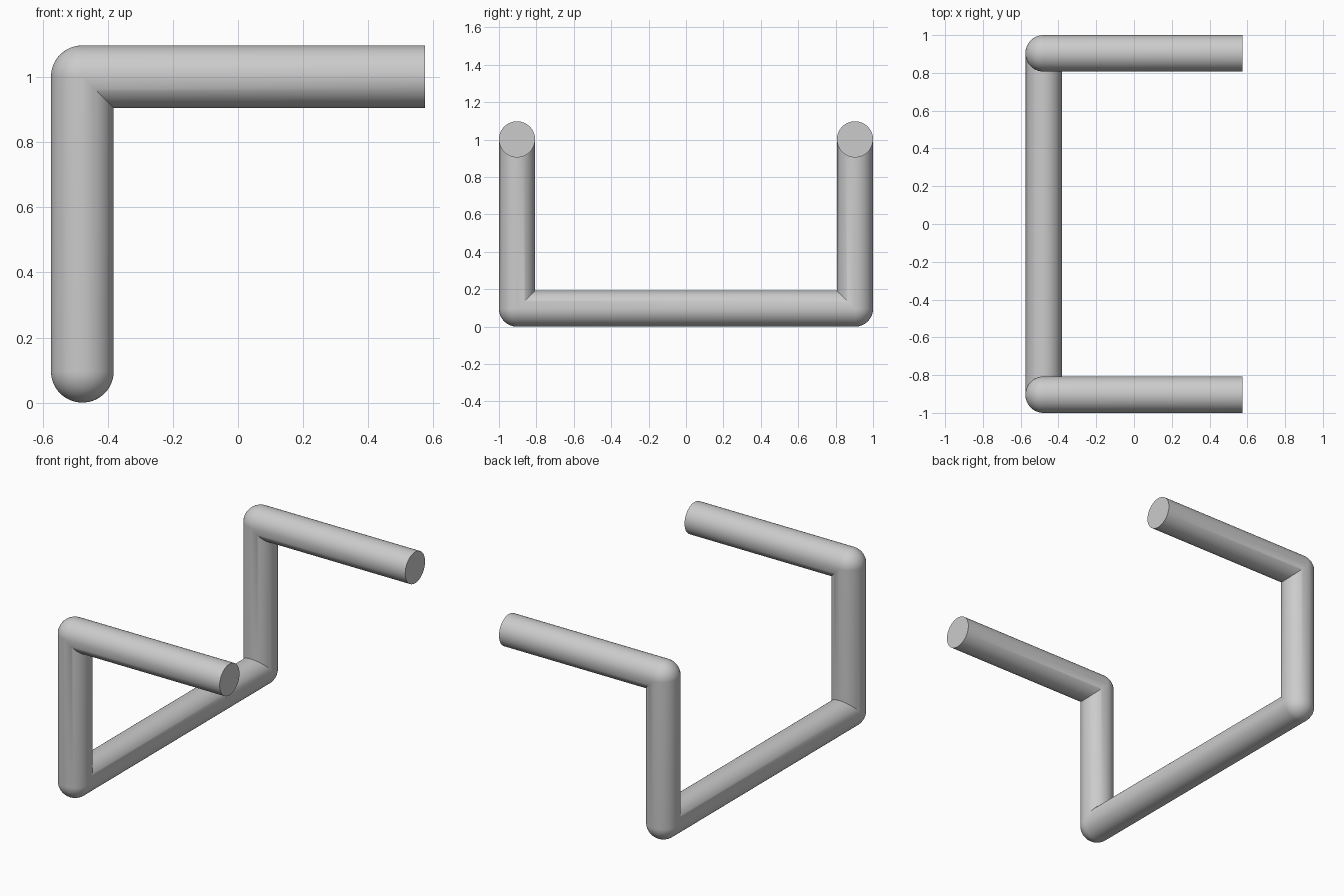
import bpy
import bmesh
from math import pi, cos, sin, radians
from mathutils import Vector, Matrix

if "Cube" in bpy.data.objects:
    bpy.data.objects.remove(bpy.data.objects["Cube"], do_unlink=True)

RADIUS = 0.0965
SIDES = 64
BEND_STEPS = 16

# Centre line of the rod: arm, post, crossbar, post, arm
X_END, X_POST = 0.575, -0.575 + RADIUS
Y_SIDE = 1 - RADIUS
Z_LOW, Z_HIGH = RADIUS, 1.0015
path = [Vector(p) for p in (
    (X_END, -Y_SIDE, Z_HIGH), (X_POST, -Y_SIDE, Z_HIGH), (X_POST, -Y_SIDE, Z_LOW),
    (X_POST, Y_SIDE, Z_LOW), (X_POST, Y_SIDE, Z_HIGH), (X_END, Y_SIDE, Z_HIGH))]
dirs = [(b - a).normalized() for a, b in zip(path, path[1:])]

# Cross-section at the open end of the first arm
offsets = [Vector((0, cos(2 * pi * i / SIDES), sin(2 * pi * i / SIDES))) * RADIUS
           for i in range(SIDES)]
rings = [[path[0] + o for o in offsets]]

# Each corner: ball-shaped on the outside, sharp mitre on the inside
for corner, d_in, d_out in zip(path[1:], dirs, dirs[1:]):
    axis = d_in.cross(d_out)
    for k in range(BEND_STEPS + 1):
        turn = Matrix.Rotation(pi / 2 * k / BEND_STEPS, 3, axis)
        ring = []
        for o in offsets:
            inward = o.dot(d_out)
            bent = o - d_in * inward if inward > 0 else turn @ o
            ring.append(corner + bent)
        rings.append(ring)
    offsets = [turn @ o for o in offsets]
rings.append([path[-1] + o for o in offsets])

# Skin the rings and cap both open ends
bm = bmesh.new()
loops = [[bm.verts.new(p) for p in ring] for ring in rings]
for a, b in zip(loops, loops[1:]):
    for i in range(SIDES):
        j = (i + 1) % SIDES
        bm.faces.new((a[i], a[j], b[j], b[i]))
bm.faces.new(loops[0])
bm.faces.new(loops[-1])
bmesh.ops.remove_doubles(bm, verts=bm.verts, dist=0.00005)
bmesh.ops.recalc_face_normals(bm, faces=bm.faces)

mesh = bpy.data.meshes.new("bent_rod")
bm.to_mesh(mesh)
bm.free()
rod = bpy.data.objects.new("bent_rod", mesh)
bpy.context.collection.objects.link(rod)

# Plain grey finish
grey = bpy.data.materials.new("light_grey")
grey.use_nodes = True
colour = (0.6, 0.6, 0.6, 1)
grey.diffuse_color = colour
grey.node_tree.nodes["Principled BSDF"].inputs["Base Color"].default_value = colour
mesh.materials.append(grey)

bpy.ops.object.select_all(action='DESELECT')
rod.select_set(True)
bpy.context.view_layer.objects.active = rod
bpy.ops.object.shade_smooth_by_angle(angle=radians(30))
